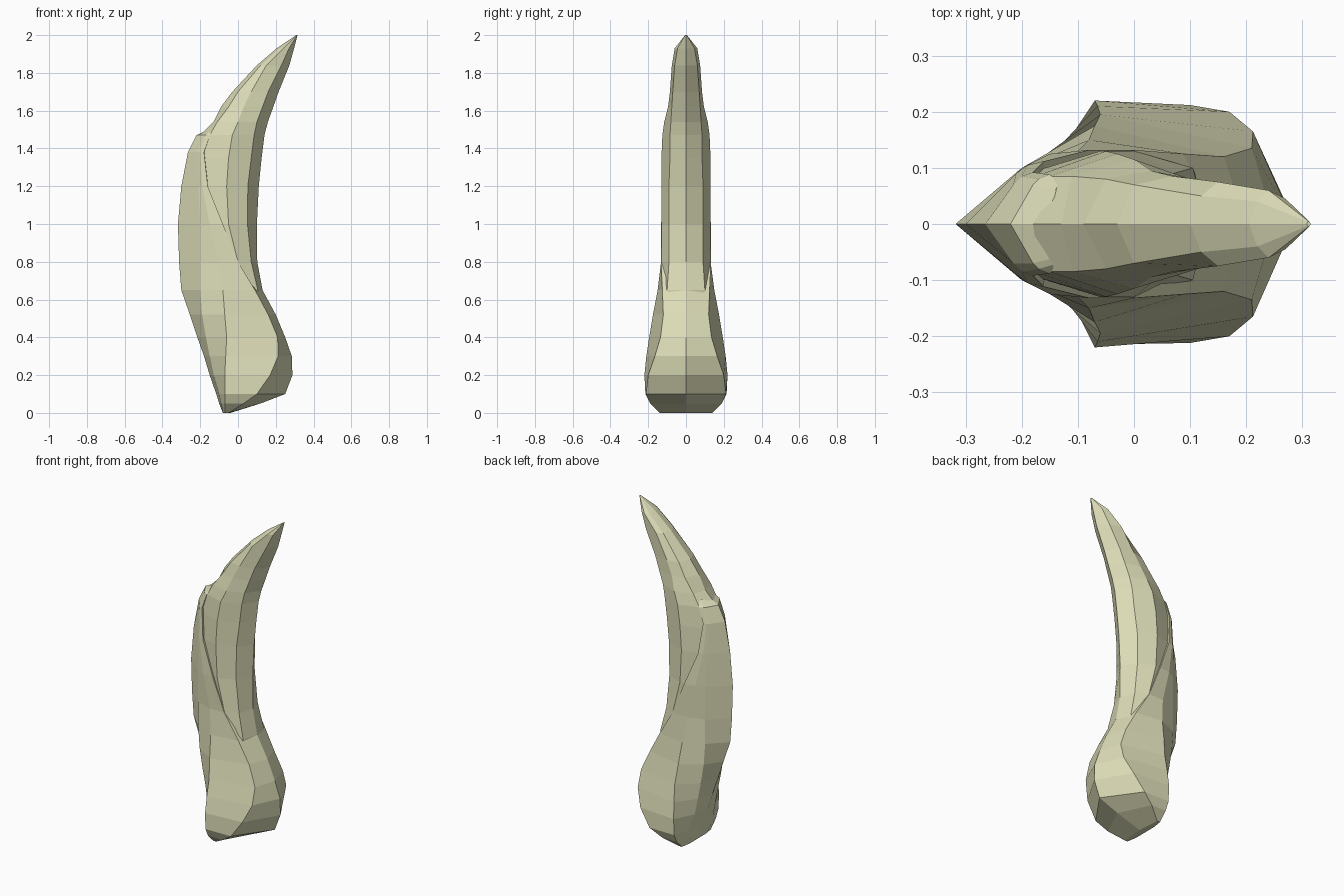
import bpy, bmesh

# Each row: z, keel x, then three (x, y) side points, then front centre x
SHEATH = [
    (0.00, -.080, -.080, .08, -.070, .140, -.050, .140, -.040),
    (0.05, -.100, -.090, .12, -.070, .190, .030, .190, .120),
    (0.10, -.115, -.100, .12, -.070, .215, .100, .212, .250),
    (0.20, -.150, -.130, .10, -.070, .220, .170, .200, .288),
    (0.30, -.180, -.150, .10, -.065, .210, .212, .165, .285),
    (0.40, -.215, -.170, .10, -.060, .195, .210, .135, .250),
    (0.52, -.255, -.190, .10, -.070, .175, .160, .120, .200),
    (0.65, -.300, -.200, .10, -.080, .150, .090, .125, .130),
    (0.80, -.312, -.200, .10, -.100, .130, .000, .132, .000),
    (1.00, -.318, -.200, .10, -.150, .125, -.080, .132, -.080),
    (1.20, -.300, -.210, .09, -.190, .105, -.160, .112, -.160),
    (1.38, -.265, -.215, .07, -.200, .085, -.180, .092, -.170),
    (1.47, -.220, -.180, .07, -.170, .080, -.150, .088, -.140),
    (1.50, -.160, -.140, .06, -.135, .070, -.130, .075, -.120),
]
HORN = [
    (0.50, -.100, -.080, .080, .000, .100, .090, .090, .140),
    (0.65, -.150, -.100, .080, .030, .120, .105, .100, .130),
    (0.80, -.200, -.120, .100, .000, .130, .070, .090, .102),
    (1.00, -.240, -.160, .100, -.050, .130, .050, .090, .100),
    (1.20, -.250, -.190, .090, -.060, .130, .052, .090, .110),
    (1.35, -.240, -.190, .080, -.050, .130, .070, .085, .125),
    (1.47, -.200, -.150, .085, -.030, .125, .085, .085, .140),
    (1.54, -.130, -.110, .085, .000, .115, .100, .080, .158),
    (1.62, -.090, -.050, .080, .030, .095, .130, .075, .187),
    (1.70, -.030, .000, .070, .070, .085, .160, .070, .215),
    (1.84, .100, .120, .050, .150, .075, .230, .060, .272),
    (1.93, .205, .220, .040, .240, .060, .270, .045, .297),
    (2.00, .308, .309, .004, .311, .005, .313, .004, .315),
]


def loft(name, rows, material):
    """Skin mirrored eight-sided sections into one closed solid."""
    bm = bmesh.new()
    rings = []
    for z, keel, ax, ay, bx, by, ex, ey, centre in rows:
        side = [(ax, ay), (bx, by), (ex, ey)]
        outline = [(keel, 0)] + [(x, -y) for x, y in side]
        outline += [(centre, 0)] + side[::-1]
        rings.append([bm.verts.new((x, y, z)) for x, y in outline])
    for low, high in zip(rings, rings[1:]):
        for i in range(8):
            j = (i + 1) % 8
            bm.faces.new((low[i], low[j], high[j], high[i]))
    bm.faces.new(rings[0][::-1])
    bm.faces.new(rings[-1])
    bmesh.ops.recalc_face_normals(bm, faces=bm.faces)
    mesh = bpy.data.meshes.new(name)
    bm.to_mesh(mesh)
    bm.free()
    mesh.materials.append(material)
    obj = bpy.data.objects.new(name, mesh)
    bpy.context.collection.objects.link(obj)
    return obj


ivory = bpy.data.materials.new("ivory")
ivory.diffuse_color = (0.72, 0.72, 0.48, 1)

# Wide keeled sheath wrapping the root and the back
loft("root_sheath", SHEATH, ivory)
# Curved pointed horn rising out of the sheath
loft("curved_horn", HORN, ivory)
